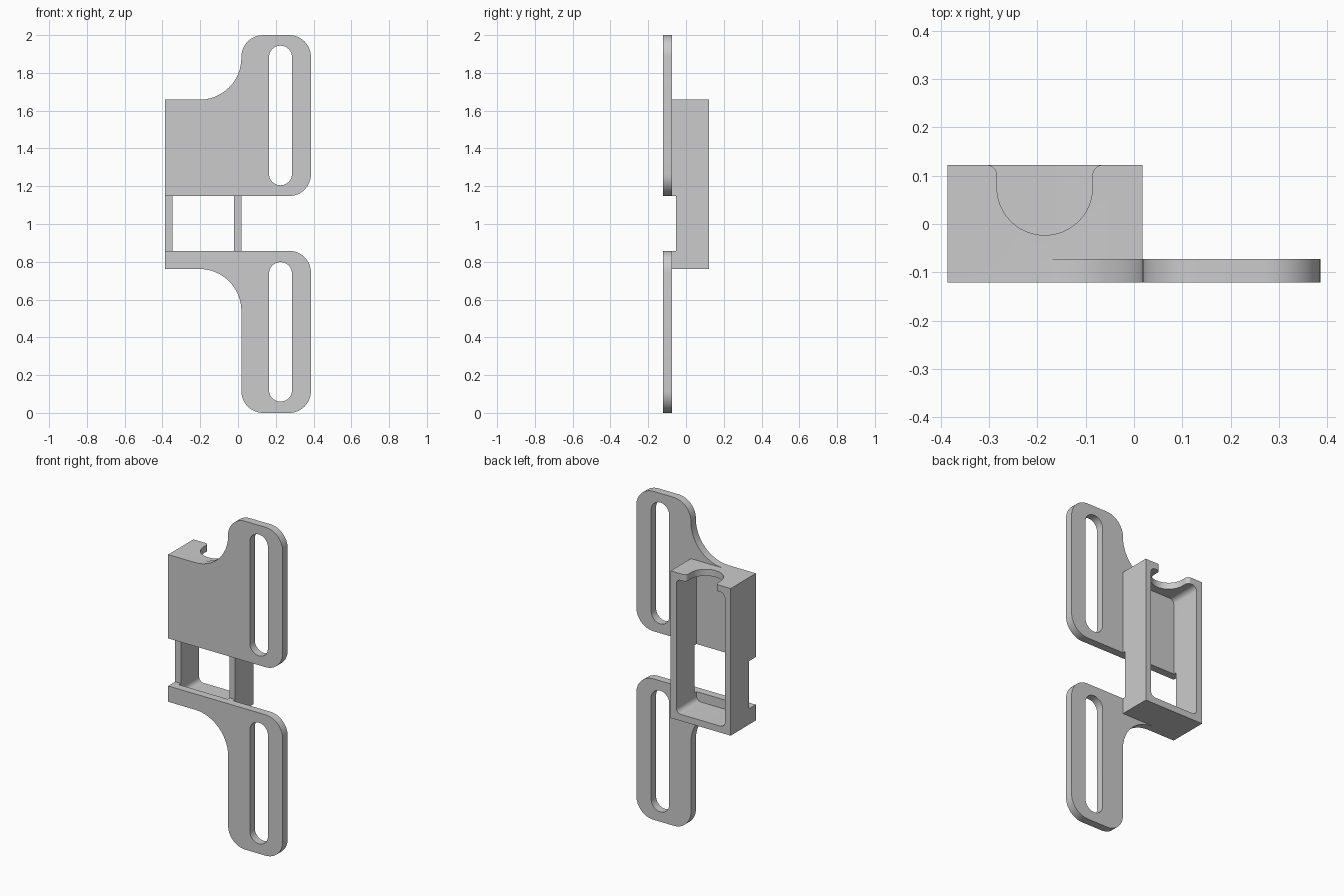
import bpy
import bmesh
from math import tan
from mathutils import Vector

if "Cube" in bpy.data.objects:
    bpy.data.objects.remove(bpy.data.objects["Cube"], do_unlink=True)

GREY = (0.6, 0.6, 0.6, 1)
grey = bpy.data.materials.new("plain grey")
grey.use_nodes = True
grey.diffuse_color = GREY
grey.node_tree.nodes["Principled BSDF"].inputs["Base Color"].default_value = GREY

LEFT, INNER, RIGHT = -0.386, 0.018, 0.386
FRONT, PLATE_BACK, BACK = -0.121, -0.073, 0.122


def rounded(corners, steps=12):
    """Outline from (u, v, radius) corners, each filleted by an arc."""
    out = []
    for i, (u, v, r) in enumerate(corners):
        p = Vector((u, v))
        if r == 0:
            out.append(p)
            continue
        a = (Vector(corners[i - 1][:2]) - p).normalized()
        b = (Vector(corners[(i + 1) % len(corners)][:2]) - p).normalized()
        reach = r / tan(a.angle(b) / 2)
        centre = p + (a + b).normalized() * (reach ** 2 + r * r) ** 0.5
        start = (p + a * reach - centre).normalized()
        end = (p + b * reach - centre).normalized()
        for s in range(steps + 1):
            spoke = start.lerp(end, 0.5) if s * 2 == steps else start.slerp(end, s / steps)
            out.append(centre + spoke.normalized() * r)
    return out


def rect(u0, u1, v0, v1, r=0):
    return rounded([(u0, v0, r), (u1, v0, r), (u1, v1, r), (u0, v1, r)])


def prism(name, outline, low, high, axis="y"):
    """Solid from an outline, along y (u=x, v=z) or along z (u=x, v=y)."""
    bm = bmesh.new()
    ends = [[bm.verts.new((p.x, d, p.y) if axis == "y" else (p.x, p.y, d)) for p in outline]
            for d in (low, high)]
    bm.faces.new(ends[0])
    bm.faces.new(reversed(ends[1]))
    for i in range(len(outline)):
        bm.faces.new((ends[0][i], ends[0][i - 1], ends[1][i - 1], ends[1][i]))
    bm.normal_update()
    if bm.calc_volume(signed=True) < 0:
        bmesh.ops.reverse_faces(bm, faces=bm.faces)
    mesh = bpy.data.meshes.new(name)
    bm.to_mesh(mesh)
    bm.free()
    mesh.materials.append(grey)
    ob = bpy.data.objects.new(name, mesh)
    bpy.context.collection.objects.link(ob)
    return ob


def combine(target, tool, operation):
    """Apply a boolean and discard the tool."""
    mod = target.modifiers.new(operation, "BOOLEAN")
    mod.object, mod.operation, mod.solver = tool, operation, "EXACT"
    bpy.context.view_layer.objects.active = target
    bpy.ops.object.modifier_apply(modifier=mod.name)
    bpy.data.objects.remove(tool, do_unlink=True)


# Open-backed housing
housing = prism("bracket", rect(LEFT, INNER, 0.762, 1.658), FRONT, BACK)

# Strap plates: shoulder, concave neck, rounded ear and long slot
for base, shoulder, tip, slot_low, slot_high in (
    (1.148, 1.658, 2.0, 1.205, 1.944),
    (0.858, 0.762, 0.0, 0.06, 0.798),
):
    ear = 0.115
    plate = prism("strap_plate", rounded([
        (LEFT, base, 0), (LEFT, shoulder, 0), (INNER, shoulder, 0.222),
        (INNER, tip, ear), (RIGHT, tip, ear), (RIGHT, base, ear)]), FRONT, PLATE_BACK)
    slot = prism("slot_cutter", rect(0.164, 0.286, slot_low, slot_high, 0.0609), -0.3, 0.3)
    combine(plate, slot, "DIFFERENCE")
    combine(housing, plate, "UNION")

# Cavity with softly rounded corners
combine(housing, prism("cavity_cutter", rect(-0.347, -0.02, 0.802, 1.618, 0.03),
                       PLATE_BACK, 0.3), "DIFFERENCE")
# Gap between the plates, cut through the front wall
combine(housing, prism("gap_cutter", rect(-0.6, 0.6, 0.858, 1.148), -0.3, -0.054), "DIFFERENCE")
# U-shaped notch with flared mouth in the top wall
notch = rounded([(-0.4, 0.3, 0), (-0.4, BACK, 0), (-0.284, BACK, 0.021), (-0.284, -0.023, 0.0985),
                 (-0.086, -0.023, 0.0985), (-0.086, BACK, 0.021), (0.03, BACK, 0), (0.03, 0.3, 0)])
combine(housing, prism("notch_cutter", notch, 1.58, 1.8, "z"), "DIFFERENCE")

# Smooth curved walls, crisp edges
bpy.ops.object.select_all(action="DESELECT")
housing.select_set(True)
bpy.context.view_layer.objects.active = housing
bpy.ops.object.shade_smooth_by_angle(angle=0.5)
